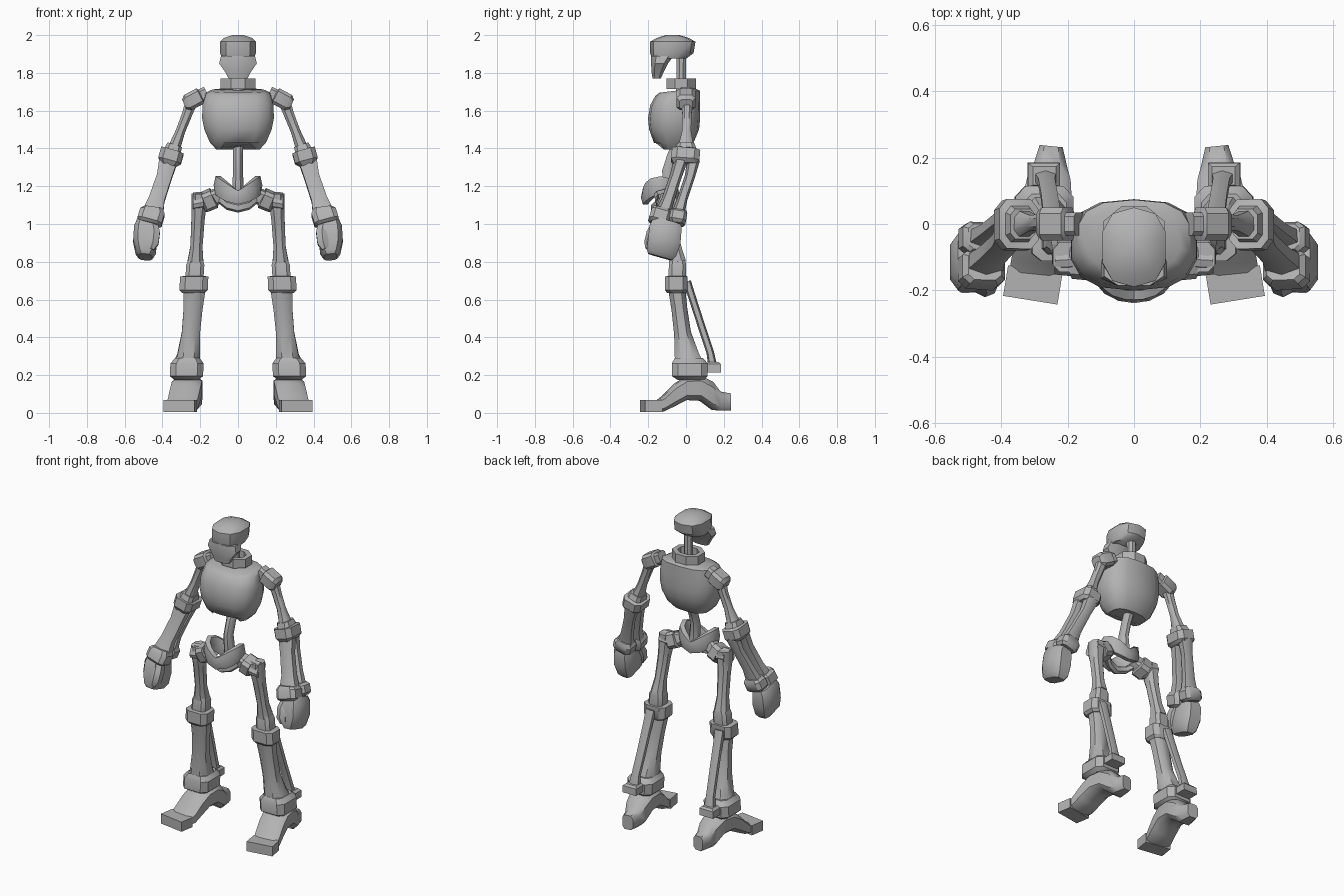
import bpy, bmesh, math
from mathutils import Vector

BONE = bpy.data.materials.new("grey_bone")
BONE.diffuse_color = (0.45, 0.45, 0.45, 1)


def finish(name, bm, mirror, angle):
    bmesh.ops.recalc_face_normals(bm, faces=bm.faces)
    me = bpy.data.meshes.new(name)
    bm.to_mesh(me)
    bm.free()
    me.materials.append(BONE)
    ob = bpy.data.objects.new(name, me)
    bpy.context.collection.objects.link(ob)
    if mirror:
        ob.modifiers.new("Mirror", 'MIRROR').use_mirror_merge = False
    bpy.ops.object.select_all(action='DESELECT')
    ob.select_set(True)
    bpy.context.view_layer.objects.active = ob
    bpy.ops.object.shade_smooth_by_angle(angle=math.radians(angle))
    return ob


def section(n, e):
    """Unit outline: round for e = 1, boxier for smaller e."""
    pts = []
    for i in range(n):
        a = (i + .5) / n * math.tau
        pts.append([math.copysign(abs(f) ** e, f) for f in (math.cos(a), math.sin(a))])
    mx, my = max(p[0] for p in pts), max(p[1] for p in pts)
    return [(p[0] / mx, p[1] / my) for p in pts]


def loft(name, rings, n=8, e=.8, mirror=True, closed=False, flat=None, angle=42):
    """Skin through rings (x, y, z, half width, half depth) set square to the path.
    flat = fixed path direction for all rings."""
    bm = bmesh.new()
    cs = [Vector(r[:3]) for r in rings]
    m, loops = len(rings), []
    for i, r in enumerate(rings):
        if flat:
            t = Vector(flat).normalized()
        elif closed:
            t = (cs[(i + 1) % m] - cs[i - 1]).normalized()
        else:
            t = (cs[min(i + 1, m - 1)] - cs[max(i - 1, 0)]).normalized()
        ref = Vector((0, 0, 1)) if closed else Vector((1, 0, 0))
        u = (ref - t * ref.dot(t)).normalized()
        v = t.cross(u)
        loops.append([bm.verts.new(cs[i] + u * a * r[3] + v * b * r[4]) for a, b in section(n, e)])
    for i in range(m if closed else m - 1):
        A, B = loops[i], loops[(i + 1) % m]
        for k in range(n):
            bm.faces.new((A[k], A[(k + 1) % n], B[(k + 1) % n], B[k]))
    if not closed:
        bm.faces.new(loops[0])
        bm.faces.new(loops[-1])
    return finish(name, bm, mirror, angle)


UP = (0, 0, 1)

# Head: cranium, face with jaw, neck post and open collar
loft("cranium", [(0, -.09, 1.875, .085, .09), (0, -.075, 1.905, .095, .115),
                 (0, -.07, 1.965, .095, .12), (0, -.07, 1.985, .075, .085),
                 (0, -.07, 2.0, .03, .035)], 10, .8, False, flat=UP)
loft("jaw", [(0, -.155, 1.77, .05, .022), (0, -.15, 1.805, .068, .032),
             (0, -.14, 1.85, .1, .045), (0, -.125, 1.89, .09, .06)], 8, .7, False, flat=UP)
loft("neck", [(0, -.025, 1.66, .03, .03), (0, -.025, 1.78, .024, .024),
              (0, -.025, 1.9, .026, .026)], 8, 1, False)
collar = []
for i in range(8):
    a = (i + .5) / 8 * math.tau
    collar.append((.085 * math.cos(a), -.025 + .068 * math.sin(a), 1.742, .028, .016))
loft("collar", collar, 4, 1, False, closed=True, angle=30)

# Chest: barrel of ribs, tilted so that the front rim is lower
chest = loft("ribcage", [(0, -.065, 1.395, .115, .075), (0, -.065, 1.43, .148, .105),
                         (0, -.063, 1.5, .178, .132), (0, -.063, 1.56, .19, .138),
                         (0, -.057, 1.63, .188, .132), (0, -.045, 1.69, .17, .118),
                         (0, -.045, 1.705, .14, .095)], 14, .75, False, flat=UP)
for v in chest.data.vertices:
    v.co.z -= (v.co.y + .06) * -.12 if v.co.z > 1.65 else 0
    if v.co.z < 1.41 and v.co.y < -.1 and abs(v.co.x) < .07:
        v.co.z += .03
loft("spine", [(0, -.04, 1.43, .028, .03), (0, -.07, 1.36, .026, .03),
               (0, -.095, 1.28, .026, .032), (0, -.085, 1.17, .032, .032)], 8, 1, False)

# Pelvis: bowl ring, high on the sides and low in front
ring = []
for i in range(16):
    a = i / 16 * math.tau
    side = abs(math.cos(a))
    ring.append((.105 * math.cos(a), -.135 + .08 * math.sin(a), 1.14 + .065 * side ** 1.5,
                 .036 + .012 * side, .024))
loft("pelvis", ring, 6, .8, False, closed=True)
loft("pubic_loop", [(-.11, -.12, 1.14, .02, .025), (-.06, -.15, 1.1, .02, .025),
                    (0, -.165, 1.085, .02, .025), (.06, -.15, 1.1, .02, .025),
                    (.11, -.12, 1.14, .02, .025)], 6, .8, False, flat=(1, .001, 0))

# Arm
loft("shoulder", [(.165, 0, 1.695, .035, .035), (.195, 0, 1.68, .035, .035),
                  (.2, 0, 1.678, .045, .05), (.265, 0, 1.643, .045, .05),
                  (.285, 0, 1.634, .028, .035)], 8, .5, angle=35)
loft("upper_arm", [(.245, .005, 1.65, .032, .032), (.27, .005, 1.58, .027, .024),
                   (.305, .003, 1.49, .025, .024), (.335, 0, 1.41, .032, .04),
                   (.345, 0, 1.385, .04, .045)])
loft("elbow", [(.335, 0, 1.42, .04, .045), (.345, 0, 1.39, .045, .055),
               (.347, 0, 1.388, .062, .075), (.362, -.005, 1.335, .062, .075),
               (.367, -.005, 1.315, .045, .06)], 8, .55, angle=35)
loft("forearm_front_bone", [(.37, -.03, 1.33, .048, .036), (.39, -.055, 1.25, .04, .032),
                            (.43, -.095, 1.13, .042, .034), (.45, -.12, 1.06, .055, .042)], 6)
loft("forearm_back_bone", [(.355, .04, 1.34, .04, .034), (.385, .02, 1.25, .03, .027),
                           (.43, -.02, 1.13, .034, .027), (.452, -.04, 1.06, .045, .034)], 6)
loft("wrist_front", [(.45, -.125, 1.082, .05, .045), (.453, -.13, 1.062, .066, .055),
                     (.468, -.145, 1.012, .066, .055), (.472, -.15, .998, .05, .04)], 8, .5, angle=35)
loft("wrist_back", [(.455, -.038, 1.072, .045, .038), (.458, -.04, 1.055, .06, .046),
                    (.473, -.048, 1.012, .06, .046), (.477, -.05, .998, .045, .036)], 8, .5, angle=35)
loft("hand", [(.483, -.1, 1.01, .05, .075), (.49, -.108, .98, .06, .085),
              (.492, -.115, .91, .063, .087), (.488, -.13, .85, .053, .08),
              (.49, -.137, .825, .035, .065)], 8, .55)
loft("thumb", [(.452, -.15, 1.0, .028, .03), (.444, -.175, .95, .03, .035),
               (.45, -.19, .9, .03, .032), (.462, -.195, .868, .018, .02)], 6)

# Leg
loft("hip", [(.09, -.115, 1.16, .035, .035), (.125, -.11, 1.14, .04, .04),
             (.127, -.11, 1.138, .05, .055), (.175, -.105, 1.118, .05, .055),
             (.178, -.105, 1.117, .045, .045), (.235, -.1, 1.115, .045, .045)], 8, .5, angle=35)
loft("thigh", [(.205, -.1, 1.16, .04, .045), (.207, -.098, 1.1, .04, .045),
               (.212, -.085, 1.02, .035, .035), (.22, -.06, .88, .032, .034),
               (.225, -.045, .8, .042, .045)])
loft("knee", [(.225, -.045, .815, .035, .038), (.226, -.045, .785, .048, .046),
              (.23, -.046, .725, .048, .046), (.232, -.052, .722, .075, .06),
              (.235, -.052, .65, .075, .06), (.235, -.05, .635, .06, .05)], 8, .55, flat=UP, angle=35)
loft("shin", [(.231, -.048, .65, .058, .045), (.238, -.035, .55, .05, .042),
              (.25, -.018, .42, .048, .045), (.262, .005, .3, .06, .065),
              (.268, .015, .25, .075, .078)])
loft("calf_bone", [(.245, .005, .695, .028, .022), (.248, .03, .62, .026, .02),
                   (.256, .085, .45, .025, .02), (.264, .128, .32, .025, .02),
                   (.268, .145, .23, .035, .025)], 6)
loft("calf_bone_foot", [(.27, .145, .27, .035, .028), (.272, .148, .258, .048, .036),
                        (.274, .15, .215, .048, .036)], 4, 1, flat=UP, angle=35)
loft("ankle", [(.268, .015, .29, .065, .075), (.27, .02, .262, .088, .095),
               (.273, .02, .195, .088, .095), (.273, .025, .175, .065, .07)], 8, .5, flat=UP, angle=35)

# Foot: arched from heel to toe, turned slightly outward
loft("foot", [(.25, .235, .058, .035, .045), (.252, .18, .063, .05, .05),
              (.256, .14, .09, .065, .075), (.262, .075, .13, .075, .066),
              (.27, 0, .13, .08, .062), (.28, -.06, .095, .08, .058),
              (.292, -.12, .05, .08, .042), (.3, -.155, .037, .075, .028)],
     8, .6, flat=(.1, -1, 0))
loft("toes", [(.298, -.138, .037, .083, .031), (.313, -.23, .037, .083, .031)],
     4, 1, flat=(.16, -1, 0), angle=30)
